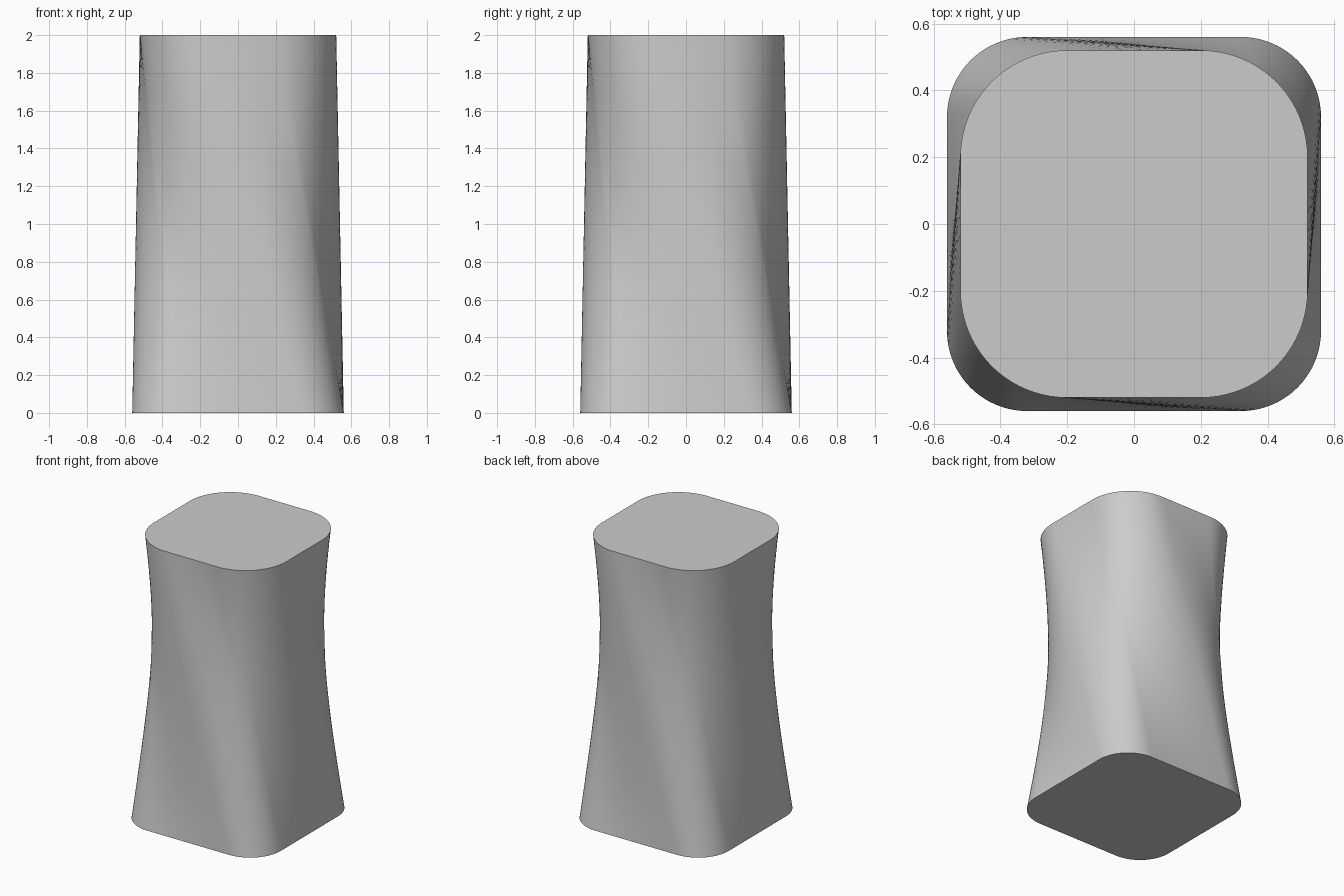
import bpy, bmesh, math

if "Cube" in bpy.data.objects:
    bpy.data.objects.remove(bpy.data.objects["Cube"])

SEG, ROWS, HEIGHT = 20, 40, 2.0   # points per edge/arc, loft rows, height


def arc(half, r, turn):
    # corner arc, going clockwise seen from above
    c = half - r
    pts = [(c + r * math.sin(math.pi / 2 * i / SEG), c + r * math.cos(math.pi / 2 * i / SEG))
           for i in range(SEG)]
    return [rotate(p, turn) for p in pts]


def flat(half, r, turn):
    # straight edge on the back side, going left to right
    c = half - r
    return [rotate((-c + 2 * c * i / SEG, half), turn) for i in range(SEG)]


def rotate(p, turn):
    # quarter turns clockwise
    for _ in range(turn):
        p = (p[1], -p[0])
    return p


# Bottom flats run into top corners, and bottom corners into top flats
bottom, top = [], []
for q in range(4):
    bottom += flat(0.56, 0.24, q) + arc(0.56, 0.24, q)
    top += arc(0.52, 0.32, q) + flat(0.52, 0.32, q + 1)

# Twisted loft between the two rounded squares
bm = bmesh.new()
rings = []
for k in range(ROWS + 1):
    s = k / ROWS
    rings.append([bm.verts.new((b[0] * (1 - s) + t[0] * s, b[1] * (1 - s) + t[1] * s, HEIGHT * s))
                  for b, t in zip(bottom, top)])
n = len(bottom)
for lo, hi in zip(rings, rings[1:]):
    for i in range(n):
        j = (i + 1) % n
        bm.faces.new((lo[i], hi[i], hi[j], lo[j]))

# End caps
bm.faces.new(rings[0])
bm.faces.new(rings[-1][::-1])
bmesh.ops.recalc_face_normals(bm, faces=bm.faces)

mesh = bpy.data.meshes.new("twisted_column")
bm.to_mesh(mesh)
bm.free()
column = bpy.data.objects.new("twisted_column", mesh)
bpy.context.collection.objects.link(column)
bpy.context.view_layer.objects.active = column
column.select_set(True)
bpy.ops.object.shade_smooth_by_angle(angle=math.radians(30))
